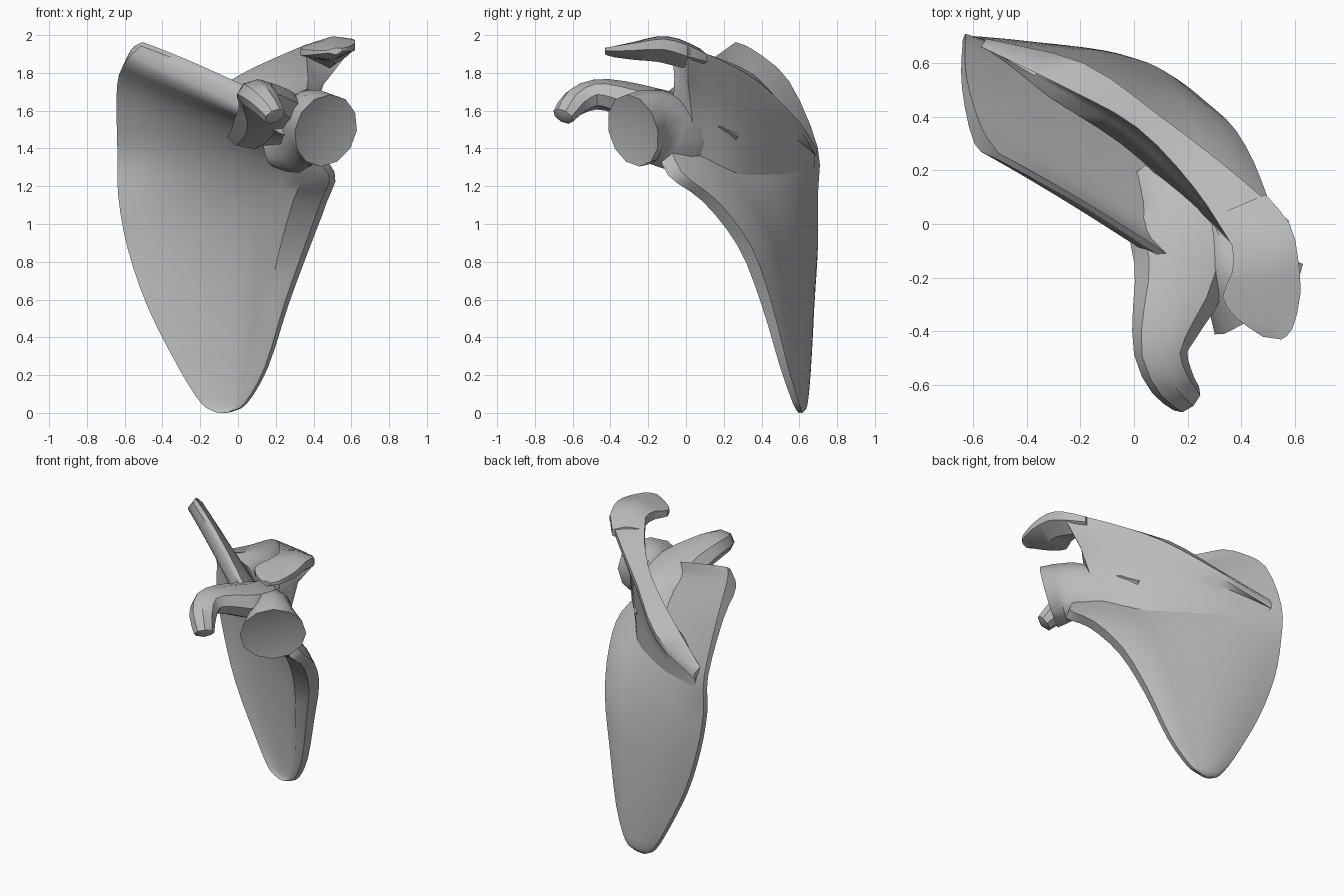
import bpy, bmesh, math
from mathutils import Vector

cube = bpy.data.objects.get("Cube")
if cube:
    bpy.data.objects.remove(cube, do_unlink=True)

bone = bpy.data.materials.new("bone_grey")
bone.use_nodes = True
GREY = (0.5, 0.5, 0.5, 1)
bone.diffuse_color = GREY
bone.node_tree.nodes["Principled BSDF"].inputs["Base Color"].default_value = GREY


def smooth_path(points, steps):
    """Catmull-Rom curve through points of any dimension."""
    pts = [Vector(p) for p in points]
    pts = [pts[0] * 2 - pts[1]] + pts + [pts[-1] * 2 - pts[-2]]
    out = []
    for i in range(1, len(pts) - 2):
        a, b, c, d = pts[i - 1:i + 3]
        for s in range(steps):
            t = s / steps
            out.append(b + (c - a) * (t / 2)
                       + (a * 2 - b * 5 + c * 4 - d) * (t * t / 2)
                       + (b * 3 - a - c * 3 + d) * (t ** 3 / 2))
    return out + [pts[-2]]


def smooth_rings(rings, steps):
    """Add in-between cross-sections."""
    return list(zip(*[smooth_path(line, steps) for line in zip(*rings)]))


def loft(name, rings, bulge=(0, 0, 0), angle=38):
    """Skin closed rings and close both ends; bulge moves the last cap centre."""
    bm = bmesh.new()
    rows = [[bm.verts.new(p) for p in ring] for ring in rings]
    n = len(rows[0])
    for a, b in zip(rows, rows[1:]):
        for i in range(n):
            j = (i + 1) % n
            bm.faces.new((a[i], a[j], b[j], b[i]))
    for row, shift in ((rows[0], Vector()), (rows[-1], Vector(bulge))):
        centre = sum((v.co for v in row), Vector()) / n
        hub = bm.verts.new(centre + shift)
        for i in range(n):
            bm.faces.new((row[i], row[(i + 1) % n], hub))
    bmesh.ops.recalc_face_normals(bm, faces=bm.faces)
    mesh = bpy.data.meshes.new(name)
    bm.to_mesh(mesh)
    bm.free()
    mesh.materials.append(bone)
    obj = bpy.data.objects.new(name, mesh)
    bpy.context.collection.objects.link(obj)
    bpy.ops.object.select_all(action="DESELECT")
    obj.select_set(True)
    bpy.context.view_layer.objects.active = obj
    bpy.ops.object.shade_smooth_by_angle(angle=math.radians(angle))


def tube(name, path, sides, steps, bulge):
    """Round limb along x, y, z points, each with a width and height radius."""
    path = smooth_path(path, steps)
    rings = []
    for i, p in enumerate(path):
        ahead = Vector(path[min(i + 1, len(path) - 1)][:3])
        behind = Vector(path[max(i - 1, 0)][:3])
        axis = (ahead - behind).normalized()
        side = axis.cross(Vector((0, 0, 1))).normalized()
        up = side.cross(axis)
        angles = [math.tau * k / sides for k in range(sides)]
        rings.append([Vector(p[:3]) + side * math.cos(a) * p[3]
                      + up * math.sin(a) * p[4] for a in angles])
    loft(name, rings, axis * bulge)


# Blade: inner border, middle and outer border for each level, tip to top ridge
levels = [
    ((-.12, .61, .005), (-.08, .6, 0), (-.04, .6, .005)),
    ((-.19, .62, .05), (-.09, .62, .04), (.04, .58, .05)),
    ((-.3, .64, .22), (-.09, .62, .22), (.15, .52, .24)),
    ((-.47, .66, .55), (-.12, .61, .55), (.26, .43, .58)),
    ((-.58, .68, .87), (-.14, .58, .87), (.37, .32, .88)),
    ((-.63, .68, 1.15), (-.12, .51, 1.13), (.46, .14, 1.12)),
    ((-.635, .68, 1.4), (-.09, .38, 1.36), (.5, -.05, 1.27)),
    ((-.635, .52, 1.74), (-.15, .23, 1.58), (.33, -.13, 1.45)),
    ((-.585, .32, 1.88), (-.2, .09, 1.71), (.19, -.17, 1.53)),
    ((-.51, .25, 1.95), (-.19, .07, 1.82), (.17, -.16, 1.65)),
]
lean = [0, 0, 0, 0, 0, 0, .2, .6, .9, .9]
thick = [.02, .03, .03, .03, .03, .03, .03, .05, .09, .03]
rims = [0, .01, .03, .06, .09, .11, .1, .04, 0, 0]
COLUMNS = 10
blade_rings = []
for (m, c, l), nz, t, rim in zip(levels, lean, thick, rims):
    m, c, l = Vector(m), Vector(c), Vector(l)
    normal = Vector((.38, .9, nz)).normalized()
    front, back = [], []
    for k in range(COLUMNS + 1):
        u = k / COLUMNS
        p = m * (1 - u) * (1 - 2 * u) + c * 4 * u * (1 - u) + l * u * (2 * u - 1)
        ridge = rim * max(0, 1 - abs(u - .9) / .17)
        front.append(p - normal * (t * .35 + ridge))
        back.append(p + normal * (t * .65 + ridge * .25))
    blade_rings.append(front + back[::-1])
loft("blade", smooth_rings(blade_rings, 3), angle=45)

# Spine ridge: inner crest, outer crest, upper root and lower root on the blade
spine = [
    ((-.57, .66, 1.44), (-.55, .69, 1.4), (-.56, .66, 1.42), (-.54, .68, 1.3)),
    ((-.26, .51, 1.62), (-.19, .6, 1.54), (-.31, .47, 1.51), (-.25, .55, 1.27)),
    ((.01, .36, 1.79), (.1, .4, 1.74), (-.05, .3, 1.53), (.0, .4, 1.24)),
    ((.22, .14, 1.89), (.36, .2, 1.86), (.16, .11, 1.57), (.2, .25, 1.26)),
    ((.36, -.07, 1.95), (.58, .01, 1.94), (.34, -.07, 1.58), (.34, .06, 1.36)),
]
wall_rings = []
for section in spine:
    i, o, top, low = map(Vector, section)
    drop = Vector((0, 0, -.04))
    middle = (i + o) / 2
    wall_rings.append([top, i.lerp(middle, .4).lerp(top, .5), i + drop, i,
                       o, o + drop, o.lerp(middle, .6).lerp(low, .35),
                       o.lerp(middle, .8).lerp(low, .7), low])
loft("spine_ridge", smooth_rings(wall_rings, 3), angle=50)

# Acromion: flat hooked plate, inner and outer edge with thickness
plate = [
    ((.3, .03, 1.92), (.49, .11, 1.9), .08),
    ((.365, -.08, 1.95), (.58, .0, 1.95), .12),
    ((.365, -.18, 1.95), (.61, -.12, 1.98), .11),
    ((.33, -.27, 1.93), (.62, -.26, 1.96), .08),
    ((.38, -.35, 1.92), (.59, -.39, 1.94), .05),
    ((.48, -.42, 1.92), (.55, -.43, 1.93), .03),
]
plate_rings = []
for inner, outer, t in plate:
    i, o = Vector(inner), Vector(outer)
    down = Vector((0, 0, -t))
    plate_rings.append([i, i.lerp(o, .55) - down * .25, o, o + down * .5,
                        i.lerp(o, .6) + down, i + down * .5])
loft("acromion", smooth_rings(plate_rings, 2), angle=30)

# Neck widening to the shallow shoulder socket, which tips slightly downward
tube("socket_neck", [(.17, .13, 1.4, .05, .1), (.29, .01, 1.44, .1, .18),
                     (.375, -.16, 1.515, .14, .2), (.465, -.28, 1.495, .21, .195)],
     12, 2, -.035)

# Hooked front process with a broad base spreading over the blade
tube("hook_process", [(.07, .2, 1.46, .15, .07), (.16, .03, 1.55, .19, .11),
                      (.18, -.17, 1.61, .18, .11), (.125, -.35, 1.67, .135, .09),
                      (.1, -.48, 1.685, .1, .08), (.14, -.585, 1.645, .085, .075),
                      (.195, -.65, 1.57, .065, .055)],
     8, 2, .025)
